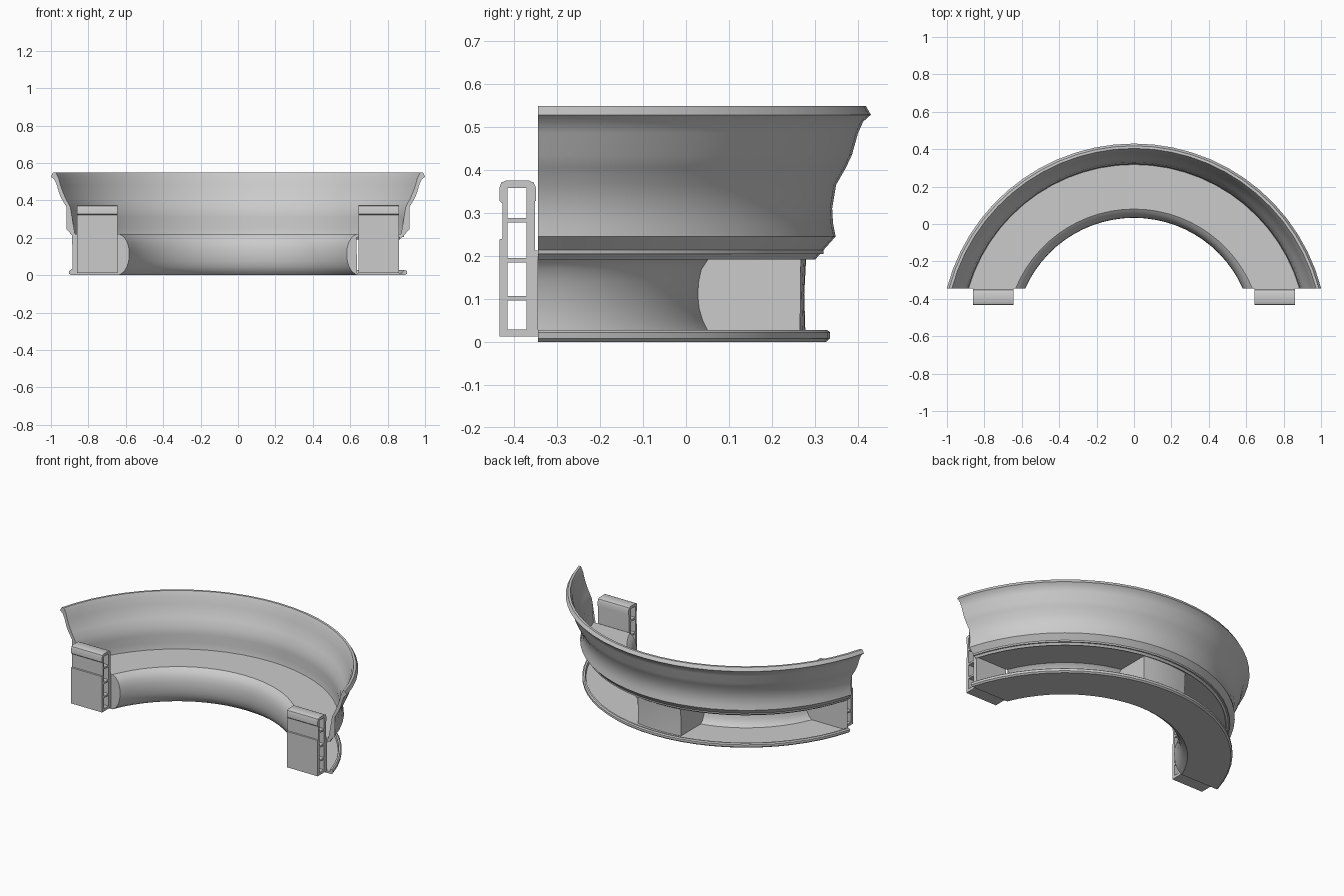
import bpy, bmesh, math

if "Cube" in bpy.data.objects:
    bpy.data.objects.remove(bpy.data.objects["Cube"])

CY = -0.604      # y of the common arc centre
CUT = 0.26       # flat ends lie this far in front of the arc centre


def smooth(ob, deg):
    bpy.ops.object.select_all(action='DESELECT')
    ob.select_set(True)
    bpy.context.view_layer.objects.active = ob
    bpy.ops.object.shade_smooth_by_angle(angle=math.radians(deg))


def sweep(name, profile, start, segs=26, deg=32):
    """Sweep a closed (radius, z) profile over an arc; start(r) trims both ends flat."""
    bm = bmesh.new()
    rings = []
    for i in range(segs + 1):
        ring = []
        for r, z in profile:
            a0 = start(r)
            a = a0 + (math.pi - 2 * a0) * i / segs
            ring.append(bm.verts.new((r * math.cos(a), CY + r * math.sin(a), z)))
        rings.append(ring)
    n = len(profile)
    for a, b in zip(rings, rings[1:]):
        for j in range(n):
            k = (j + 1) % n
            bm.faces.new((a[j], a[k], b[k], b[j]))
    caps = [bm.faces.new(rings[0]), bm.faces.new(rings[-1][::-1])]
    bmesh.ops.triangulate(bm, faces=caps)
    bmesh.ops.recalc_face_normals(bm, faces=bm.faces)
    me = bpy.data.meshes.new(name)
    bm.to_mesh(me)
    bm.free()
    ob = bpy.data.objects.new(name, me)
    bpy.context.collection.objects.link(ob)
    smooth(ob, deg)
    return ob


def flat_end(r):
    return math.asin(CUT / r)


# Flared backrest shell with a rolled rim
sweep("backrest", [
    (0.905, 0.192), (0.952, 0.245), (0.946, 0.275), (0.944, 0.31), (0.953, 0.365),
    (0.976, 0.405), (0.99, 0.435), (1.004, 0.485), (1.016, 0.512), (1.034, 0.528),
    (1.022, 0.549), (1.008, 0.549), (0.994, 0.52), (0.984, 0.48), (0.968, 0.435),
    (0.954, 0.405), (0.934, 0.365), (0.925, 0.31), (0.929, 0.26), (0.922, 0.22),
    (0.90, 0.205)], flat_end)

# Seat board, bulging front panel and base tray in one continuous shell
nose = [(0.684, 0.22), (0.662, 0.204), (0.646, 0.175), (0.639, 0.143), (0.637, 0.11),
        (0.640, 0.075), (0.648, 0.045), (0.664, 0.018), (0.688, 0.0)]
inner = [(0.688, 0.012), (0.672, 0.026), (0.660, 0.05), (0.652, 0.078), (0.649, 0.11),
         (0.651, 0.14), (0.657, 0.168), (0.671, 0.190), (0.690, 0.204)]
tray_rim = [(0.93, 0.0), (0.939, 0.008), (0.939, 0.022), (0.932, 0.028), (0.922, 0.028),
            (0.918, 0.012)]
sweep("seat_and_base", [(0.924, 0.22)] + nose + tray_rim + inner + [(0.924, 0.204)],
      flat_end)

# Middle support between base and seat
sweep("middle_support", inner + [(0.884, 0.204), (0.879, 0.11), (0.882, 0.012)],
      lambda r: math.acos(0.15 / r), segs=6)

# End brackets: hollow side profile in (y, z), extruded across x
outline = [(-0.434, 0.012), (-0.344, 0.012), (-0.344, 0.212), (-0.351, 0.212),
           (-0.351, 0.24), (-0.357, 0.24), (-0.357, 0.28), (-0.351, 0.28), (-0.351, 0.328), (-0.349, 0.328),
           (-0.349, 0.358), (-0.354, 0.370), (-0.365, 0.375), (-0.419, 0.375),
           (-0.430, 0.370), (-0.434, 0.358), (-0.434, 0.328), (-0.427, 0.322),
           (-0.427, 0.24), (-0.434, 0.238)]
outline = [p for p in outline if p[0] != -0.357]
holes = [[(-0.415, a), (-0.415, b), (-0.371, b), (-0.371, a)]
         for a, b in ((0.029, 0.096), (0.107, 0.184), (0.195, 0.277), (0.288, 0.358))]
for side, x in (("left", -0.752), ("right", 0.752)):
    cu = bpy.data.curves.new(side + "_end_bracket", 'CURVE')
    cu.dimensions = '2D'
    cu.fill_mode = 'BOTH'
    cu.extrude = 0.108
    for loop in [outline] + holes:
        sp = cu.splines.new('POLY')
        sp.points.add(len(loop) - 1)
        for p, (y, z) in zip(sp.points, loop):
            p.co = (y, z, 0, 1)
        sp.use_cyclic_u = True
    ob = bpy.data.objects.new(side + "_end_bracket", cu)
    ob.location.x = x
    ob.rotation_euler = (math.pi / 2, 0, math.pi / 2)
    bpy.context.collection.objects.link(ob)
    bpy.ops.object.select_all(action='DESELECT')
    ob.select_set(True)
    bpy.context.view_layer.objects.active = ob
    bpy.ops.object.convert(target='MESH')
    smooth(bpy.context.view_layer.objects.active, 35)
